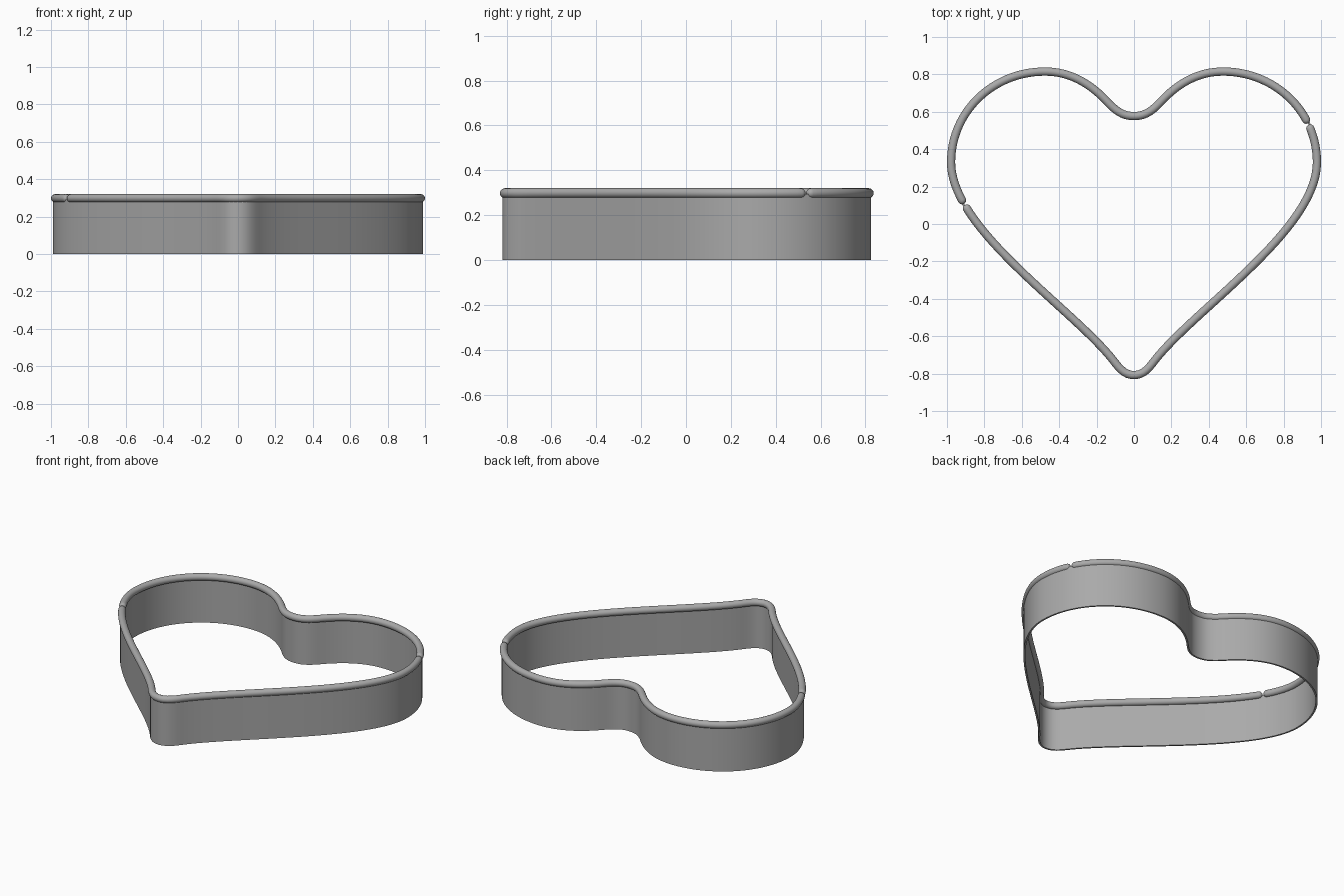
import bpy, bmesh, math
from mathutils import Vector
from mathutils.geometry import interpolate_bezier

if "Cube" in bpy.data.objects:
    bpy.data.objects.remove(bpy.data.objects["Cube"], do_unlink=True)

metal = bpy.data.materials.new("grey_metal")
metal.use_nodes = True
colour = (0.40, 0.40, 0.40, 1)
metal.diffuse_color = colour
metal.node_tree.nodes["Principled BSDF"].inputs["Base Color"].default_value = colour

# Half heart outline as Bezier knots and handles, from the tip to the cleft
HALF = [(0, -.808), (.05, -.808), (.08, -.77),
        (.11, -.73), (.33, -.45), (.978, -.03),
        (.978, .33), (.978, .60), (.755, .815),
        (.476, .815), (.33, .815), (.22, .74),
        (.13, .64), (.085, .595), (.05, .577), (0, .577)]
knots = [Vector(p).to_3d() for p in HALF]
half = [knots[0]]
for i in range(0, len(knots) - 1, 3):
    half += interpolate_bezier(*knots[i:i + 4], 60)[1:]
outline = half + [Vector((-p.x, p.y, 0)) for p in reversed(half[1:-1])]

# Running length along the closed outline
lengths = [0]
for i, p in enumerate(outline):
    lengths.append(lengths[-1] + (outline[(i + 1) % len(outline)] - p).length)
TOTAL = lengths[-1]


def point_at(s):
    s %= TOTAL
    i = max(k for k in range(len(outline)) if lengths[k] <= s)
    t = (s - lengths[i]) / (lengths[i + 1] - lengths[i])
    return outline[i].lerp(outline[(i + 1) % len(outline)], t)


def length_near(x, y):
    i = min(range(len(outline)), key=lambda k: (outline[k] - Vector((x, y, 0))).length)
    return lengths[i]


def sweep(name, stations, closed):
    """Sweep (length, profile) stations; each profile lists (outward, z) pairs."""
    bm = bmesh.new()
    rings = []
    for s, profile in stations:
        tangent = (point_at(s + .008) - point_at(s - .008)).normalized()
        outward = Vector((tangent.y, -tangent.x, 0))
        p = point_at(s)
        rings.append([bm.verts.new(p + outward * o + Vector((0, 0, z))) for o, z in profile])
    n = len(rings[0])
    pairs = list(zip(rings, rings[1:])) + ([(rings[-1], rings[0])] if closed else [])
    for a, b in pairs:
        for k in range(n):
            bm.faces.new((a[k], a[(k + 1) % n], b[(k + 1) % n], b[k]))
    if not closed:
        bm.faces.new(rings[0])
        bm.faces.new(rings[-1])
    bmesh.ops.recalc_face_normals(bm, faces=bm.faces)
    mesh = bpy.data.meshes.new(name)
    bm.to_mesh(mesh)
    bm.free()
    obj = bpy.data.objects.new(name, mesh)
    bpy.context.collection.objects.link(obj)
    mesh.materials.append(metal)
    bpy.ops.object.select_all(action="DESELECT")
    obj.select_set(True)
    bpy.context.view_layer.objects.active = obj
    bpy.ops.object.shade_smooth_by_angle(angle=math.radians(40))
    return obj


# Thin upright wall
strip = [(0, 0), (.011, 0), (.011, .295), (0, .295)]
COUNT = 260
sweep("cutter_wall", [(TOTAL * i / COUNT, strip) for i in range(COUNT)], True)

# Rolled rim in two lengths with rounded ends
R, RIM_Z, GAP, SIDES = .022, .298, .004, 20


def circle(r):
    return [(r * math.cos(2 * math.pi * k / SIDES), RIM_Z + r * math.sin(2 * math.pi * k / SIDES))
            for k in range(SIDES)]


def rim(name, start, end):
    dome = [math.radians(a) for a in (10, 30, 50, 70)]
    stations = [(start + R * (1 - math.cos(a)), circle(R * math.sin(a))) for a in dome]
    steps = round((end - start) / TOTAL * COUNT)
    inner = end - start - 2 * R
    stations += [(start + R + inner * i / steps, circle(R)) for i in range(steps + 1)]
    stations += [(end - R * (1 - math.cos(a)), circle(R * math.sin(a))) for a in reversed(dome)]
    sweep(name, stations, False)


left_gap = length_near(.93, .53)
right_gap = length_near(-.92, .10)
rim("rear_rim", left_gap + GAP, right_gap - GAP)
rim("front_rim", right_gap + GAP, left_gap + TOTAL - GAP)
